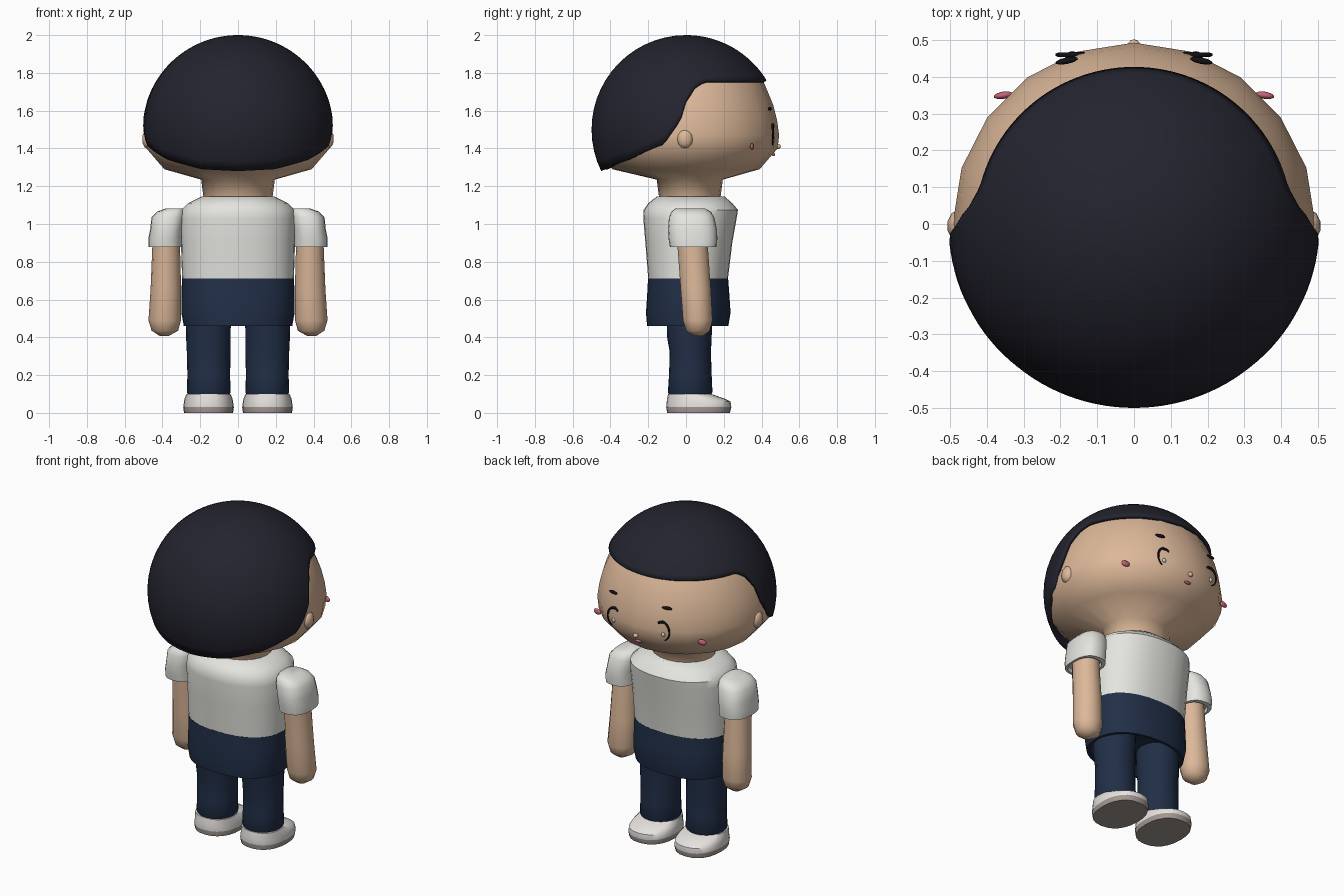
import bpy, bmesh
from math import sin, cos, acos, asin, pi, radians, degrees, copysign
from mathutils import Matrix

if "Cube" in bpy.data.objects:
    bpy.data.objects.remove(bpy.data.objects["Cube"])


def material(name, r, g, b):
    m = bpy.data.materials.new(name)
    m.use_nodes = True
    m.diffuse_color = (r, g, b, 1)
    bsdf = m.node_tree.nodes["Principled BSDF"]
    bsdf.inputs["Base Color"].default_value = (r, g, b, 1)
    bsdf.inputs["Roughness"].default_value = 0.8
    return m


SKIN = material("skin", 0.72, 0.48, 0.32)
HAIR = material("dark hair", 0.017, 0.017, 0.028)
WHITE = material("white cloth", 0.78, 0.78, 0.74)
NAVY = material("navy cloth", 0.015, 0.028, 0.063)
SHOE = material("shoe white", 0.8, 0.77, 0.75)
SOLE = material("sole grey", 0.36, 0.31, 0.28)
PINK = material("pink", 0.55, 0.13, 0.18)
BLACK = material("black", 0.006, 0.006, 0.008)
GLINT = material("eye glint", 0.55, 0.62, 0.6)


def finish(name, bm, mats, angle=40):
    mesh = bpy.data.meshes.new(name)
    bm.to_mesh(mesh)
    bm.free()
    for m in mats:
        mesh.materials.append(m)
    ob = bpy.data.objects.new(name, mesh)
    bpy.context.collection.objects.link(ob)
    bpy.ops.object.select_all(action="DESELECT")
    ob.select_set(True)
    bpy.context.view_layer.objects.active = ob
    bpy.ops.object.shade_smooth_by_angle(angle=radians(angle))
    return ob


def loft(name, rings, mats, n=20, power=2.0, side=1, split=None, angle=40):
    """Skin stacked ovals given as (z, centre x, half width, back y, front y)."""
    bm = bmesh.new()
    loops = []
    for z, cx, hx, y0, y1 in rings:
        loop = []
        for k in range(n):
            c, s = cos(2 * pi * k / n), sin(2 * pi * k / n)
            x = cx + hx * copysign(abs(c) ** (2 / power), c)
            y = (y0 + y1) / 2 + (y1 - y0) / 2 * copysign(abs(s) ** (2 / power), s)
            loop.append(bm.verts.new((side * x, y, z)))
        loops.append(loop)
    for a, b in zip(loops, loops[1:]):
        for k in range(n):
            j = (k + 1) % n
            bm.faces.new((a[k], a[j], b[j], b[k]))
    bm.faces.new(loops[0])
    bm.faces.new(loops[-1])
    bmesh.ops.recalc_face_normals(bm, faces=bm.faces)
    if split is not None:
        for f in bm.faces:
            f.material_index = int(f.calc_center_median().z > split)
    return finish(name, bm, mats, angle)


def blob(name, centre, size, mat, detail=2, turn=0):
    bm = bmesh.new()
    m = (Matrix.Translation(centre) @ Matrix.Rotation(turn, 4, "Z")
         @ Matrix.Diagonal((*size, 1)))
    bmesh.ops.create_icosphere(bm, subdivisions=detail, radius=1, matrix=m)
    return finish(name, bm, [mat], 60)


# Head and neck in one round skin
head = [(1.12, 0.18), (1.235, 0.195), (1.29, 0.39), (1.40, 0.485), (1.47, 0.493),
        (1.55, 0.482), (1.63, 0.462), (1.76, 0.408), (1.86, 0.33), (1.94, 0.2), (1.965, 0.05)]
loft("head", [(z, 0, r, -r + (0.04 if z < 1.25 else 0), r) for z, r in head],
     [SKIN], angle=75)

# Hair cap: a dome whose rim drops from the fringe to the nape
RIM = [(-90, 1.28), (-65, 1.29), (-39, 1.34), (-14, 1.42), (-3.5, 1.55),
       (0, 1.65), (6.5, 1.73), (13.5, 1.76), (90, 1.76)]


def rim_height(deg):
    for (a, za), (b, zb) in zip(RIM, RIM[1:]):
        if deg <= b:
            return za + (zb - za) * (deg - a) / (b - a)
    return RIM[-1][1]


bm = bmesh.new()
COLS, ROWS, R = 120, 18, 0.5
pole = bm.verts.new((0, 0, 2))
grid = []
for j in range(COLS):
    a = 2 * pi * j / COLS
    edge = acos((rim_height(degrees(asin(sin(a)))) - 1.5) / R)
    column = []
    for i in range(1, ROWS + 1):
        p = edge * i / ROWS
        column.append(bm.verts.new((1.01 * R * sin(p) * cos(a), R * sin(p) * sin(a),
                                    1.5 + R * cos(p))))
    grid.append(column)
for j in range(COLS):
    a, b = grid[j], grid[(j + 1) % COLS]
    bm.faces.new((pole, a[0], b[0]))
    for i in range(ROWS - 1):
        bm.faces.new((a[i], a[i + 1], b[i + 1], b[i]))
hair = finish("hair", bm, [HAIR], 50)
shell = hair.modifiers.new("thickness", "SOLIDIFY")
shell.thickness = 0.022
shell.offset = -1

# Nose and mouth
blob("nose", (0, 0.488, 1.41), (0.016, 0.014, 0.014), SKIN)
blob("mouth", (0, 0.463, 1.368), (0.022, 0.01, 0.008), PINK)

# Shirt and shorts
loft("shirt", [(0.71, 0, 0.296, -0.2, 0.222), (0.9, 0, 0.302, -0.215, 0.245),
               (1.03, 0, 0.307, -0.226, 0.268), (1.075, 0, 0.3, -0.224, 0.275),
               (1.11, 0, 0.265, -0.2, 0.245), (1.145, 0, 0.195, -0.155, 0.205)],
     [WHITE], n=32, power=2.3)
loft("shorts", [(0.53, 0, 0.265, -0.185, 0.205), (0.46, 0, 0.268, -0.188, 0.208),
                (0.46, 0, 0.287, -0.206, 0.224), (0.53, 0, 0.3, -0.212, 0.236),
                (0.62, 0, 0.299, -0.206, 0.23), (0.712, 0, 0.297, -0.201, 0.223)],
     [NAVY], n=32, power=2.3)

for side, word in ((1, "left"), (-1, "right")):
    # Facial details
    blob(word + "_ear", (side * 0.478, -0.005, 1.45), (0.03, 0.043, 0.052), SKIN)
    blob(word + "_cheek", (side * 0.355, 0.35, 1.41), (0.027, 0.01, 0.018), PINK,
         turn=-side * 0.15)
    blob(word + "_eyebrow", (side * 0.183, 0.444, 1.61), (0.032, 0.009, 0.01), BLACK,
         turn=-side * 0.2)
    blob(word + "_eye_glint", (side * 0.168, 0.462, 1.45), (0.012, 0.008, 0.014), GLINT)

    # Eye outline, sweeping over the top and down the outer side
    curve = bpy.data.curves.new(word + "_eye", "CURVE")
    curve.dimensions = "3D"
    curve.bevel_depth = 0.007
    curve.bevel_resolution = 1
    curve.use_fill_caps = True
    line = curve.splines.new("POLY")
    line.points.add(18)
    for k, p in enumerate(line.points):
        t = radians(130 - 200 * k / 18)
        p.co = (side * (0.165 + 0.044 * cos(t)), 0.46, 1.47 + 0.056 * sin(t), 1)
        p.radius = 1.2 - 0.04 * k
    curve.materials.append(BLACK)
    eye = bpy.data.objects.new(word + "_eye", curve)
    bpy.context.collection.objects.link(eye)

    # Arm with rounded hand, and puffed sleeve
    loft(word + "_arm", [(0.408, 0.39, 0.025, 0.035, 0.09), (0.435, 0.387, 0.07, -0.002, 0.127),
                         (0.49, 0.388, 0.086, -0.018, 0.142), (0.65, 0.382, 0.081, -0.03, 0.134),
                         (0.92, 0.38, 0.072, -0.05, 0.115)],
         [SKIN], n=14, side=side, angle=60)
    loft(word + "_sleeve", [(0.9, 0.385, 0.075, -0.065, 0.13), (0.878, 0.385, 0.078, -0.07, 0.135),
                            (0.878, 0.385, 0.09, -0.085, 0.162),
                            (0.92, 0.385, 0.09, -0.092, 0.166), (0.97, 0.378, 0.087, -0.096, 0.164),
                            (1.035, 0.368, 0.09, -0.09, 0.15), (1.065, 0.355, 0.075, -0.078, 0.132),
                            (1.083, 0.335, 0.045, -0.055, 0.1)],
         [WHITE], n=20, power=2.5, side=side, angle=50)

    # Trouser leg
    loft(word + "_leg", [(0.095, 0.155, 0.108, -0.088, 0.132), (0.11, 0.155, 0.116, -0.096, 0.14),
                         (0.2, 0.155, 0.113, -0.09, 0.136), (0.32, 0.155, 0.116, -0.086, 0.132),
                         (0.4, 0.157, 0.118, -0.1, 0.136), (0.56, 0.157, 0.12, -0.105, 0.14)],
         [NAVY], n=20, side=side)

    # Shoe with sole
    loft(word + "_shoe", [(0, 0.156, 0.13, -0.1, 0.232), (0.03, 0.156, 0.134, -0.105, 0.24),
                          (0.06, 0.156, 0.13, -0.102, 0.236), (0.075, 0.156, 0.127, -0.1, 0.205),
                          (0.1, 0.156, 0.117, -0.095, 0.135)],
         [SOLE, SHOE], n=24, power=2.3, side=side, split=0.03)
